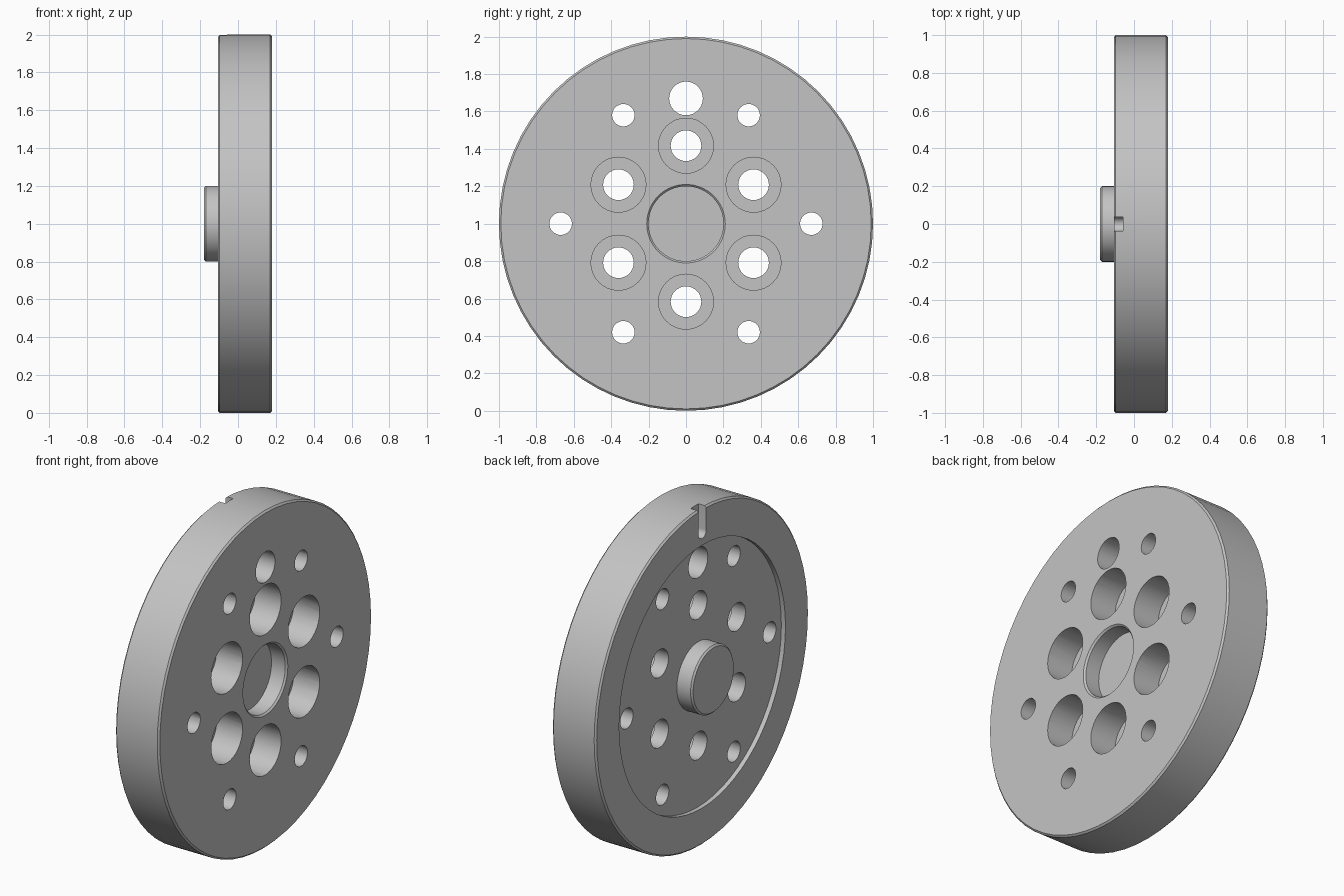
import bpy, bmesh, math
from mathutils import Vector

cube = bpy.data.objects.get("Cube")
if cube:
    bpy.data.objects.remove(cube, do_unlink=True)

CENTRE = Vector((0, 0, 1))
BACK, FACE = -0.107, 0.18      # the two flat sides of the disc
FLOOR = BACK - -0.027          # bottom of the shallow recess
STEP = 0.01                    # bottom of the counterbores
C = 0.01                       # chamfer

steel = bpy.data.materials.new("grey steel")
steel.use_nodes = True
colour = (0.55, 0.55, 0.55, 1)
steel.diffuse_color = colour
steel.node_tree.nodes["Principled BSDF"].inputs["Base Color"].default_value = colour


def revolve(bm, profile, y=0.0, z=1.0, steps=32):
    """Spin an (x, radius) profile around an x-parallel axis."""
    verts = [bm.verts.new((x, y, z + r)) for x, r in profile]
    edges = [bm.edges.new(pair) for pair in zip(verts, verts[1:])]
    bmesh.ops.spin(bm, geom=verts + edges, cent=(0, y, z), axis=(1, 0, 0),
                   angle=math.tau, steps=steps, use_merge=True)


def finish(bm, name):
    bmesh.ops.remove_doubles(bm, verts=bm.verts[:], dist=1e-5)
    bmesh.ops.recalc_face_normals(bm, faces=bm.faces[:])
    mesh = bpy.data.meshes.new(name)
    bm.to_mesh(mesh)
    bm.free()
    mesh.materials.append(steel)
    obj = bpy.data.objects.new(name, mesh)
    bpy.context.collection.objects.link(obj)
    return obj


def on_circle(radius, degrees):
    a = math.radians(degrees)
    return radius * math.cos(a), 1 + radius * math.sin(a)


# Disc with boss and shallow recess on one side, centre pocket on the other
bm = bmesh.new()
revolve(bm, [
    (-0.18, 0), (-0.18, 0.2 - C), (-0.18 + C, 0.2), (FLOOR, 0.2),
    (FLOOR, 0.78), (BACK, 0.78), (BACK, 1 - C), (BACK + C, 1),
    (FACE - C, 1), (FACE, 1 - C), (FACE, 0.21), (FACE - C, 0.2),
    (FACE - 0.1, 0.2), (FACE - 0.1, 0)], steps=64)
disc = finish(bm, "flange_disc")

# Cutter for all bolt holes
bm = bmesh.new()
for k in range(6):
    y, z = on_circle(0.417, 30 + 60 * k)
    revolve(bm, [(-0.3, 0), (-0.3, 0.082), (STEP, 0.082),
                 (STEP, 0.147), (0.3, 0.147), (0.3, 0)], y, z)
plain_holes = [(60 * k, 0.06) for k in range(6)] + [(90, 0.09)]
for angle, r in plain_holes:
    y, z = on_circle(0.67, angle)
    revolve(bm, [(-0.3, 0), (-0.3, r), (0.3, r), (0.3, 0)], y, z)
hole_cutter = finish(bm, "hole_cutter")

# Cutter for the round-ended locating slot at the top of the rim
bm = bmesh.new()
half = 0.037
outline = [(half, 2.1), (-half, 2.1)]
for k in range(13):
    a = math.pi + math.pi * k / 12
    outline.append((half * math.cos(a), 1.857 + half * math.sin(a)))
slot = bm.faces.new([bm.verts.new((-0.3, y, z)) for y, z in outline])
extruded = bmesh.ops.extrude_face_region(bm, geom=[slot], use_keep_orig=True)
bmesh.ops.translate(bm, vec=(0.243, 0, 0),
                    verts=[g for g in extruded["geom"] if isinstance(g, bmesh.types.BMVert)])
slot_cutter = finish(bm, "slot_cutter")

# Cut, then shade
bpy.ops.object.select_all(action="DESELECT")
bpy.context.view_layer.objects.active = disc
disc.select_set(True)
for cutter in (hole_cutter, slot_cutter):
    mod = disc.modifiers.new(cutter.name, "BOOLEAN")
    mod.operation = "DIFFERENCE"
    mod.solver = "EXACT"
    mod.object = cutter
    bpy.ops.object.modifier_apply(modifier=mod.name)
    bpy.data.objects.remove(cutter, do_unlink=True)
bpy.ops.object.shade_smooth_by_angle(angle=math.radians(30))
